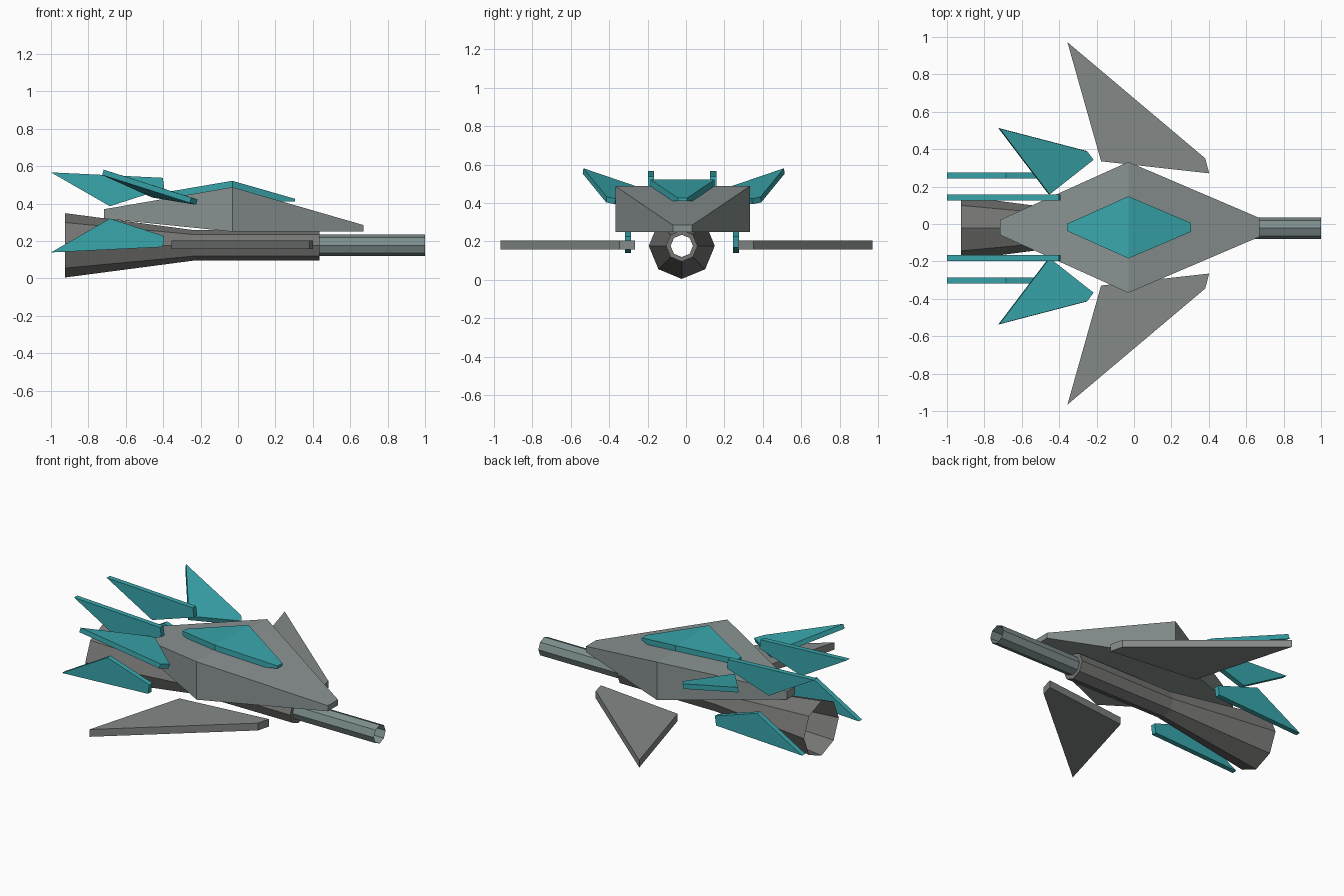
import bpy, bmesh, math
from mathutils import Vector

if "Cube" in bpy.data.objects:
    bpy.data.objects.remove(bpy.data.objects["Cube"])

CY = -0.018   # centre line of the hull


def paint(name, r, g, b):
    mat = bpy.data.materials.new(name)
    mat.diffuse_color = (r, g, b, 1)
    mat.use_nodes = True
    mat.node_tree.nodes["Principled BSDF"].inputs["Base Color"].default_value = mat.diffuse_color
    return mat


teal = paint("teal", 0.04, 0.38, 0.41)
hull_grey = paint("hull_grey", 0.25, 0.29, 0.285)
wing_grey = paint("wing_grey", 0.23, 0.25, 0.245)
engine_grey = paint("engine_grey", 0.18, 0.18, 0.175)
barrel_grey = paint("barrel_grey", 0.21, 0.27, 0.27)


def finish(name, bm, mat):
    bmesh.ops.recalc_face_normals(bm, faces=bm.faces)
    me = bpy.data.meshes.new(name)
    bm.to_mesh(me)
    bm.free()
    ob = bpy.data.objects.new(name, me)
    bpy.context.collection.objects.link(ob)
    me.materials.append(mat)
    return ob


def loft(name, rings, caps, mat):
    """Skin a series of closed rings with equal point counts."""
    bm = bmesh.new()
    loops = [[bm.verts.new(p) for p in r] for r in rings]
    n = len(loops[0])
    for a, b in zip(loops, loops[1:]):
        for i in range(n):
            j = (i + 1) % n
            bm.faces.new((a[i], a[j], b[j], b[i]))
    if caps:
        bm.faces.new(loops[0])
        bm.faces.new(loops[-1])
    return finish(name, bm, mat)


def diamond(name, sections, mat):
    """Rectangular sections: x, half width, bottom z, top z."""
    rings = [[(x, CY - w, lo), (x, CY + w, lo), (x, CY + w, hi), (x, CY - w, hi)]
             for x, w, lo, hi in sections]
    return loft(name, rings, True, mat)


def tube(name, profile, mat):
    """Open eight-sided tube along x from (x, radius) pairs."""
    rings = [[(x, CY - 0.004 + r * math.cos(a * math.pi / 4),
               0.177 + r * math.sin(a * math.pi / 4)) for a in range(8)]
             for x, r in profile]
    return loft(name, rings, False, mat)


def plate(name, pts, thick, mat):
    """Flat panel of even thickness around a planar outline."""
    pts = [Vector(p) for p in pts]
    nrm = (pts[1] - pts[0]).cross(pts[-1] - pts[0]).normalized() * thick / 2
    return loft(name, [[p - nrm for p in pts], [p + nrm for p in pts]], True, mat)


# Hull and canopy share the same stretched diamond shape
diamond("hull", [(-0.717, 0.04, 0.32, 0.37), (-0.03, 0.35, 0.25, 0.488),
                 (0.672, 0.05, 0.25, 0.285)], hull_grey)
diamond("canopy", [(-0.358, 0.019, 0.442, 0.466), (-0.03, 0.166, 0.41, 0.522),
                   (0.304, 0.024, 0.41, 0.426)], teal)

# Engine bell with core tube, and the gun barrel in front of it
tube("engine", [(-0.925, 0.172), (-0.24, 0.082), (0.435, 0.082), (0.435, 0.058)],
     engine_grey)
tube("gun_barrel", [(0.435, 0.058), (1.0, 0.058)], barrel_grey)

# Outlines shared by both sides
wing = [(-0.356, 0.969), (0.381, 0.348), (0.402, 0.268), (-0.176, 0.332)]
swept = [(-0.722, 0.524, 0.567), (-0.254, 0.402, 0.418),
         (-0.22, 0.357, 0.408), (-0.455, 0.172, 0.447)]
lower = [(-1.0, 0.139), (-0.685, 0.32), (-0.394, 0.226), (-0.402, 0.168)]

for side, s in (("left", 1), ("right", -1)):
    plate("wing_" + side, [(x, s * y + 0.003, 0.181) for x, y in wing], 0.046, wing_grey)
    plate("swept_fin_" + side, [(x, s * y - 0.012, z) for x, y, z in swept], 0.03, teal)
    plate("lower_fin_" + side,
          [(x, CY - 0.003 + s * 0.281, z) for x, z in lower], 0.032, teal)
    # Upper fins mirror the lower ones and sit closer in
    plate("upper_fin_" + side,
          [(x, CY - 0.002 + s * 0.162, 0.706 - z) for x, z in lower], 0.032, teal)
